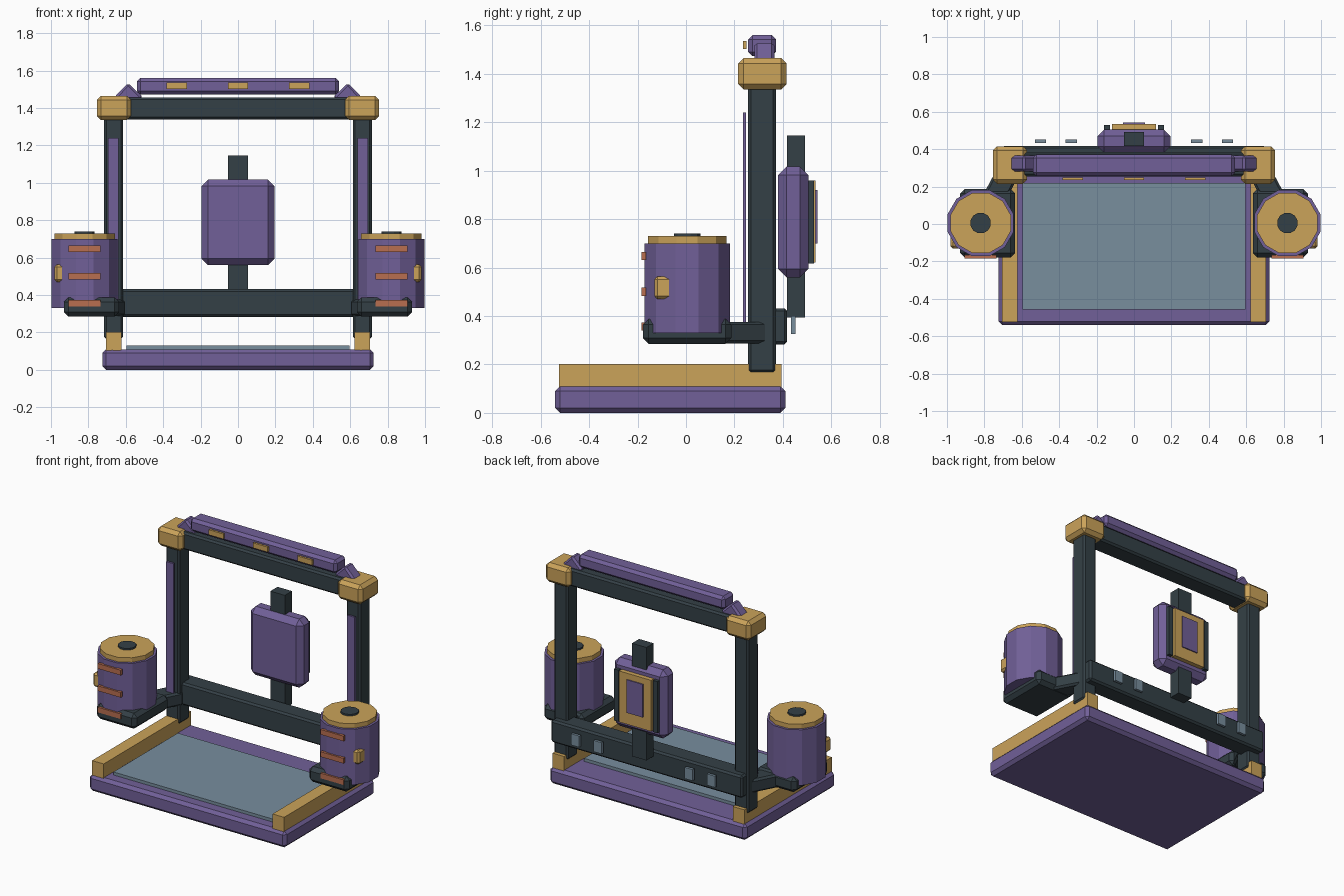
import bpy, bmesh, math
from mathutils import Matrix, Vector

if "Cube" in bpy.data.objects:
    bpy.data.objects.remove(bpy.data.objects["Cube"])


def mat(name, r, g, b):
    m = bpy.data.materials.new(name)
    lin = lambda c: ((c / 255 + 0.055) / 1.055) ** 2.4
    m.diffuse_color = (lin(r), lin(g), lin(b), 1)
    m.use_nodes = True
    m.node_tree.nodes["Principled BSDF"].inputs["Base Color"].default_value = m.diffuse_color
    return m


PURPLE = mat("purple", 113, 96, 152)
TAN = mat("tan", 203, 163, 90)
DARK = mat("dark_slate", 52, 64, 70)
BLUE = mat("blue_grey", 120, 142, 158)
COPPER = mat("copper", 184, 110, 80)


def finish(bm, name, material):
    bmesh.ops.recalc_face_normals(bm, faces=bm.faces)
    me = bpy.data.meshes.new(name)
    bm.to_mesh(me)
    bm.free()
    me.materials.append(material)
    ob = bpy.data.objects.new(name, me)
    bpy.context.collection.objects.link(ob)
    return ob


def box(name, material, x, y, z, bevel=0.0, side=1, rot=None):
    """Chamfered box from ranges; rot=(axis, degrees) turns it about its centre, side=-1 mirrors x."""
    bm = bmesh.new()
    bmesh.ops.create_cube(bm, size=1)
    size = [r[1] - r[0] for r in (x, y, z)]
    centre = Vector([(r[0] + r[1]) / 2 for r in (x, y, z)])
    bmesh.ops.scale(bm, vec=size, verts=bm.verts)
    if bevel:
        bmesh.ops.bevel(bm, geom=bm.edges[:], offset=bevel, segments=1, affect='EDGES', profile=0.5)
    if rot:
        bmesh.ops.rotate(bm, matrix=Matrix.Rotation(math.radians(rot[1]), 3, rot[0]), verts=bm.verts)
    bmesh.ops.translate(bm, vec=centre, verts=bm.verts)
    bmesh.ops.scale(bm, vec=(side, 1, 1), verts=bm.verts)
    return finish(bm, name, material)


def drum(name, material, cx, cy, r, z0, z1, n=12):
    bm = bmesh.new()
    m = Matrix.Translation((cx, cy, (z0 + z1) / 2)) @ Matrix.Rotation(math.pi / n, 4, 'Z')
    bmesh.ops.create_cone(bm, cap_ends=True, segments=n, radius1=r, radius2=r, depth=z1 - z0, matrix=m)
    return finish(bm, name, material)


# base and bed
box("base", PURPLE, (-.725, .725), (-.54, .41), (0, .11), .02)
box("bed_plate", BLUE, (-.597, .597), (-.458, .22), (.10, .13))

# gantry beams and top bar
box("top_beam", DARK, (-.66, .66), (.255, .385), (1.34, 1.457), .012)
box("lower_beam", DARK, (-.705, .705), (.29, .418), (.283, .432), .012)
box("top_bar", PURPLE, (-.54, .54), (.257, .372), (1.473, 1.56), .018)
for i, x in enumerate((-.327, 0, .327)):
    box(f"top_bar_light_{i}", TAN, (x - .054, x + .054), (.235, .249), (1.502, 1.536))

# carriage on its vertical column
box("column", DARK, (-.053, .053), (.417, .492), (.393, 1.145))
box("carriage", PURPLE, (-.195, .195), (.38, .505), (.56, 1.017), .035)
box("carriage_plate", TAN, (-.118, .118), (.50, .535), (.62, .96))
box("carriage_panel", PURPLE, (-.06, .06), (.534, .542), (.70, .92))

for s, tag in ((-1, "left"), (1, "right")):
    # frame sides
    box(f"rail_{tag}", TAN, (.622, .707), (-.525, .395), (.10, .202), 0, s)
    box(f"post_{tag}", DARK, (.614, .716), (.257, .371), (.165, 1.40), .012, s)
    box(f"post_strip_{tag}", PURPLE, (.64, .695), (.235, .248), (.34, 1.24), 0, s)
    box(f"corner_cap_{tag}", TAN, (.572, .755), (.215, .415), (1.336, 1.465), .022, s)
    # slanted brace at the end of the top bar
    box(f"brace_{tag}", PURPLE, (.525, .675), (.282, .365), (1.387, 1.497), .012, s, ('Y', 46))
    # carriage side strips and lower beam tabs
    box(f"carriage_strip_{tag}", DARK, (.128, .16), (.50, .529), (.617, .96), 0, s)
    for i, x in enumerate((.335, .5)):
        box(f"beam_tab_{tag}_{i}", BLUE, (x - .03, x + .03), (.434, .452), (.325, .40), 0, s)
    # drum bracket with its arm
    box(f"bracket_{tag}", DARK, (.635, .93), (-.178, .187), (.285, .388), .024, s)
    box(f"bracket_arm_{tag}", DARK, (.655, .775), (.07, .33), (.287, .376), .012, s, ('Z', 28))
    # drum with lid, hub, front bars and knob
    cx, cy = s * .82, .005
    drum(f"drum_{tag}", PURPLE, cx, cy, .183, .33, .70)
    drum(f"drum_lid_{tag}", TAN, cx, cy, .167, .70, .73)
    drum(f"drum_hub_{tag}", DARK, cx, cy, .056, .73, .741)
    for i, z in enumerate((.357, .50, .648)):
        box(f"drum_bar_{tag}_{i}", COPPER, (.735, .905), (-.184, -.165), (z - .017, z + .017), 0, s)
    box(f"drum_knob_{tag}", TAN, (.93, .981), (-.13, -.055), (.47, .563), .012, s)
